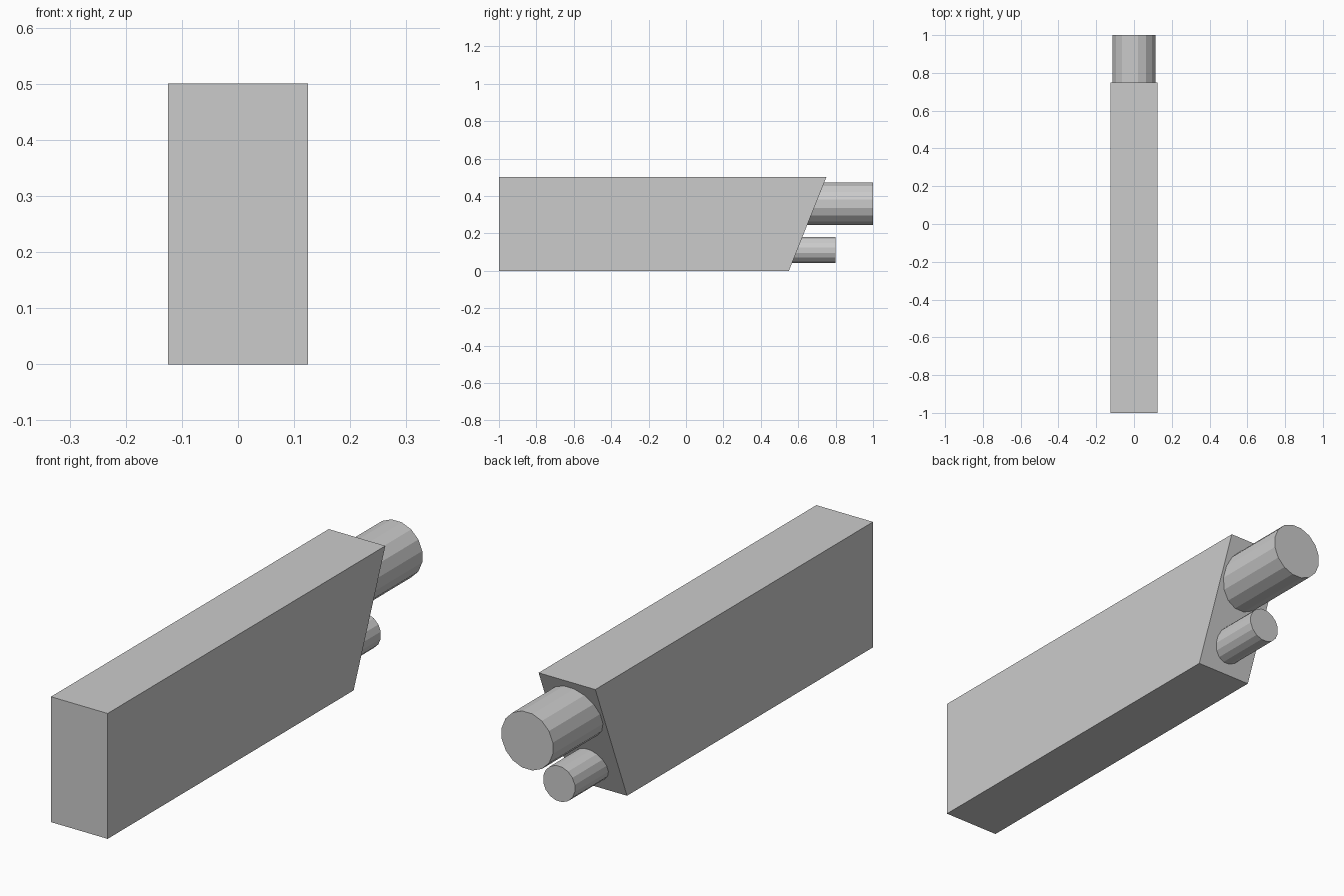
import bpy, bmesh, math
from mathutils import Matrix

if "Cube" in bpy.data.objects:
    bpy.data.objects.remove(bpy.data.objects["Cube"])


def finish(name, bm):
    bmesh.ops.recalc_face_normals(bm, faces=bm.faces)
    mesh = bpy.data.meshes.new(name)
    bm.to_mesh(mesh)
    bm.free()
    obj = bpy.data.objects.new(name, mesh)
    bpy.context.collection.objects.link(obj)
    return obj


def side_extrusion(name, profile, width):
    """Extrude a (y, z) side profile across x, centred on x = 0."""
    bm = bmesh.new()
    face = bm.faces.new([bm.verts.new((-width / 2, y, z)) for y, z in profile])
    new = bmesh.ops.extrude_face_region(bm, geom=[face])["geom"]
    verts = [v for v in new if isinstance(v, bmesh.types.BMVert)]
    bmesh.ops.translate(bm, verts=verts, vec=(width, 0, 0))
    return finish(name, bm)


def rod(name, radius, z, y0, y1, sides=16):
    """Flat-shaded cylinder along y, with a flat facet on each side."""
    matrix = (Matrix.Translation((0, (y0 + y1) / 2, z))
              @ Matrix.Rotation(math.pi / 2, 4, 'X')
              @ Matrix.Rotation(math.pi / sides, 4, 'Z'))
    bm = bmesh.new()
    bmesh.ops.create_cone(bm, cap_ends=True, segments=sides, radius1=radius,
                          radius2=radius, depth=y1 - y0, matrix=matrix)
    return finish(name, bm)


# Long body with a slanted back end
side_extrusion("body", [(-1, 0), (0.55, 0), (0.75, 0.5), (-1, 0.5)], 0.25)

# Two round rods set into the slanted end
rod("upper_rod", 0.115, 0.358, 0.5, 1.0)
rod("lower_rod", 0.071, 0.11, 0.5, 0.8)
